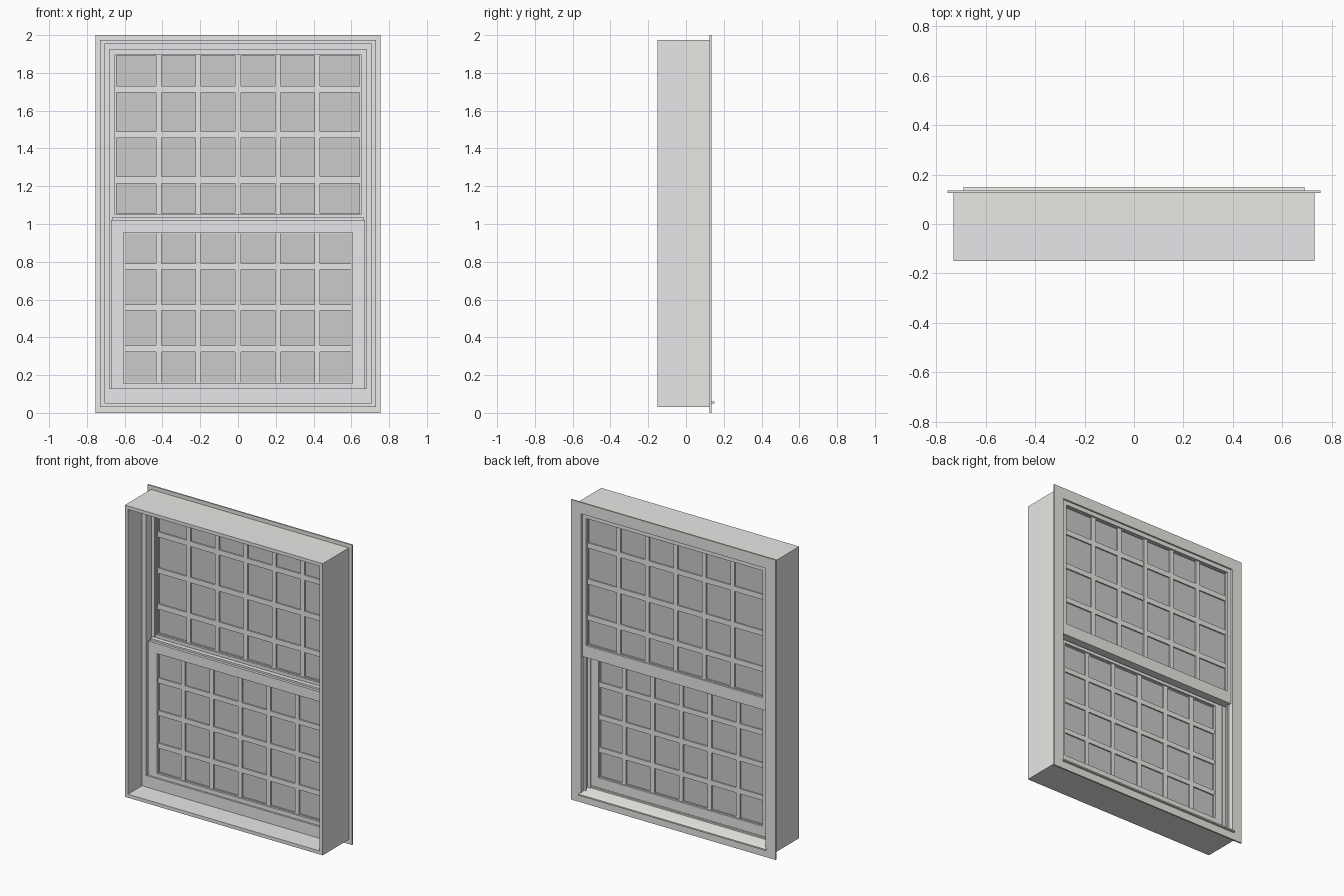
import bpy, bmesh

if "Cube" in bpy.data.objects:
    bpy.data.objects.remove(bpy.data.objects["Cube"])


def material(name, rgb):
    m = bpy.data.materials.new(name)
    m.diffuse_color = (*rgb, 1)
    m.use_nodes = True
    m.node_tree.nodes["Principled BSDF"].inputs["Base Color"].default_value = m.diffuse_color
    return m


INNER = material("interior_paint", (0.82, 0.79, 0.83))
OUTER = material("exterior_paint", (0.83, 0.81, 0.78))
GLASS = material("glass_grey", (0.60, 0.61, 0.60))


def finish(name, bm, mat):
    bmesh.ops.recalc_face_normals(bm, faces=bm.faces)
    me = bpy.data.meshes.new(name)
    bm.to_mesh(me)
    bm.free()
    me.materials.append(mat)
    ob = bpy.data.objects.new(name, me)
    bpy.context.collection.objects.link(ob)
    return ob


def extrude_x(name, profile, half, mat):
    """Extrude a (y, z) profile from -half to half along x."""
    bm = bmesh.new()
    a = [bm.verts.new((-half, y, z)) for y, z in profile]
    b = [bm.verts.new((half, y, z)) for y, z in profile]
    n = len(a)
    bm.faces.new(a)
    bm.faces.new(b[::-1])
    for i in range(n):
        j = (i + 1) % n
        bm.faces.new((a[i], a[j], b[j], b[i]))
    return finish(name, bm, mat)


def add_box(bm, x0, x1, y0, y1, z0, z1):
    v = bmesh.ops.create_cube(bm, size=1)["verts"]
    bmesh.ops.scale(bm, vec=(x1 - x0, y1 - y0, z1 - z0), verts=v)
    bmesh.ops.translate(bm, vec=((x0 + x1) / 2, (y0 + y1) / 2, (z0 + z1) / 2), verts=v)


def box(name, mat, *dims):
    bm = bmesh.new()
    add_box(bm, *dims)
    return finish(name, bm, mat)


def ring(name, mat, outer, inner, y0, y1):
    """Rectangular frame; outer and inner are (half width, z low, z high)."""
    bm = bmesh.new()
    loops = []
    for (h, lo, hi), y in ((outer, y0), (inner, y0), (inner, y1), (outer, y1)):
        loops.append([bm.verts.new((x, y, z)) for x, z in
                      ((-h, lo), (h, lo), (h, hi), (-h, hi))])
    for k in range(4):
        a, b = loops[k], loops[(k + 1) % 4]
        for i in range(4):
            j = (i + 1) % 4
            bm.faces.new((a[i], a[j], b[j], b[i]))
    return finish(name, bm, mat)


def sash(name, outer, inner, y0, y1, bar_z, bar_w):
    """Sash with interior and exterior halves, glazing beads, glass and bars."""
    mid = (y0 + y1) / 2
    h, lo, hi = inner
    ring(name + "_interior_rails", INNER, outer, inner, y0, mid)
    ring(name + "_exterior_rails", OUTER, outer, inner, mid, y1)
    ring(name + "_glazing_bead", INNER, inner, (h - .006, lo + .006, hi - .006),
         y0 + .013, y1 - .013)
    box(name + "_glass", GLASS, -h, h, mid - .006, mid + .006, lo, hi)
    for side, mat, a, b in (("interior", INNER, mid - .016, mid - .006),
                            ("exterior", OUTER, mid + .006, mid + .016)):
        bm = bmesh.new()
        for i in range(-2, 3):
            x = i * .21
            add_box(bm, x - .015, x + .015, a, b, lo, hi)
        for z in bar_z:
            add_box(bm, -h, h, a + .0005, b - .0005, z - bar_w / 2, z + bar_w / 2)
        finish(f"{name}_{side}_bars", bm, mat)


# Fixed frame: interior jamb extension, outer frame, nailing flange
ring("jamb_extension", INNER, (.73, .03, 1.975), (.707, .053, 1.952), -.15, 0)
ring("main_frame", OUTER, (.73, .03, 1.975), (.68, .06, 1.925), 0, .125)
ring("flange", OUTER, (.755, 0, 2), (.68, .06, 1.925), .125, .135)

# Sill: interior stop and stepped slope, with the nose outside the flange
extrude_x("sill", [(0, .055), (0, .13), (.01, .13), (.01, .09), (.062, .085),
                   (.062, .075), (.135, .062), (.135, .055)], .68, OUTER)
box("sill_interior_stop", INNER, -.69, .69, -.002, .004, .053, .13)
extrude_x("sill_nose", [(.13, .05), (.15, .05), (.15, .059), (.13, .064)], .69, OUTER)

# Interior face of frame and parting stops
ring("interior_face_trim", INNER, (.707, .053, 1.952), (.679, .128, 1.926), -.001, .012)
for s, side in ((-1, "left"), (1, "right")):
    xs = sorted((s * .657, s * .681))
    box(f"parting_stop_{side}", INNER, *xs, .061, .067, .075, 1.926)
    xs = sorted((s * .668, s * .681))
    box(f"track_rib_{side}", OUTER, *xs, .095, .102, .065, .98)

# Upper sash in the outer track, lower sash in the inner track
sash("upper_sash", (.677, .97, 1.925), (.65, 1.05, 1.897), .068, .124,
     (1.233, 1.473, 1.714), .035)
sash("lower_sash", (.672, .09, 1.022), (.605, .156, .956), .012, .06,
     (.34, .558, .775), .033)

# Meeting rail lip on top of the lower sash
extrude_x("meeting_rail_lip", [(.03, 1.02), (.03, 1.034), (.06, 1.034), (.066, 1.028),
                               (.066, 1.02)], .668, INNER)
